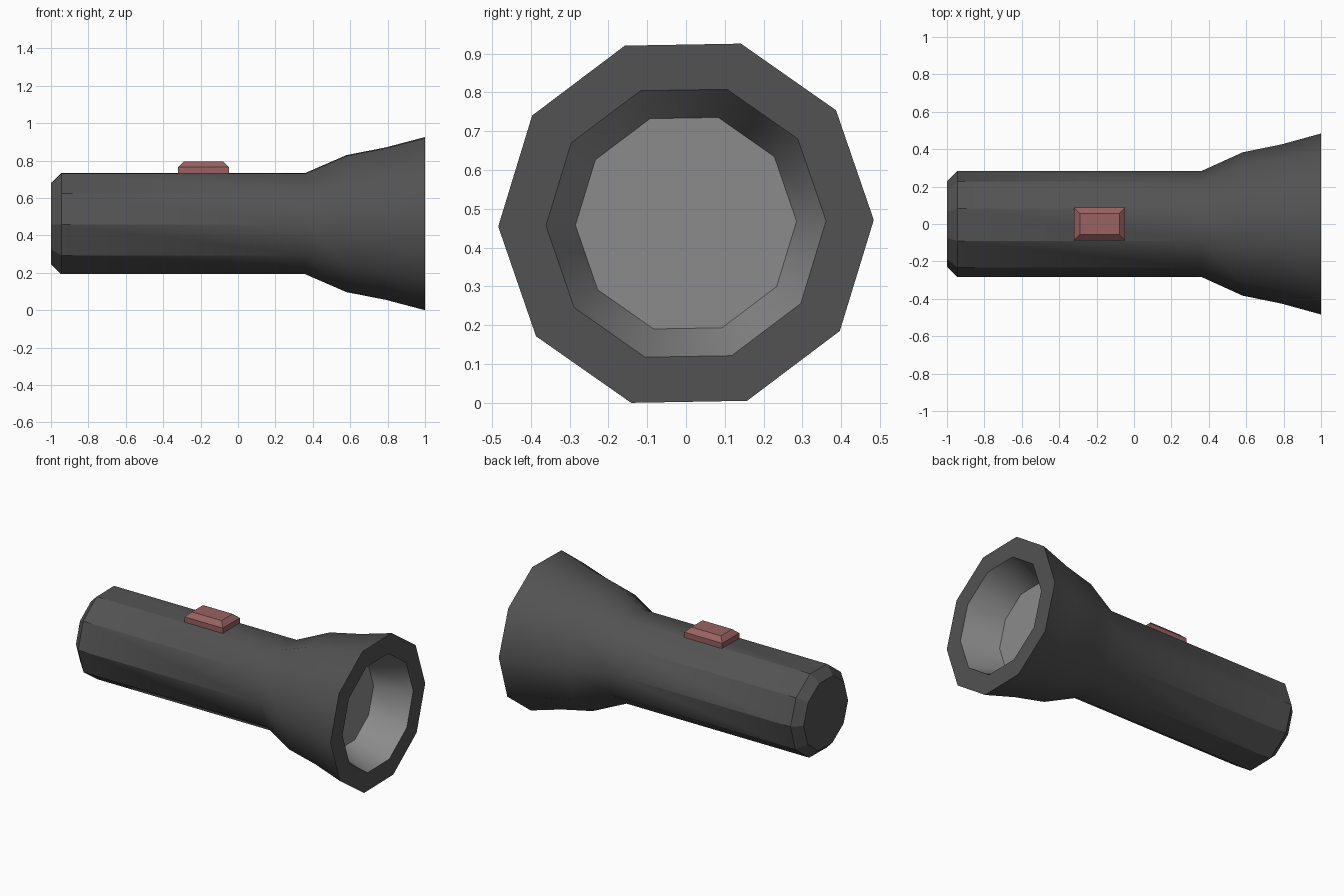
import bpy, bmesh
from math import cos, sin, radians

if "Cube" in bpy.data.objects:
    bpy.data.objects.remove(bpy.data.objects["Cube"])

SIDES, CZ, TWIST = 10, 0.463, radians(1)


def material(name, rgb):
    m = bpy.data.materials.new(name)
    m.diffuse_color = (*rgb, 1)
    m.use_nodes = True
    m.node_tree.nodes["Principled BSDF"].inputs["Base Color"].default_value = m.diffuse_color
    return m


def finish(bm, name, mats):
    bmesh.ops.recalc_face_normals(bm, faces=bm.faces)
    mesh = bpy.data.meshes.new(name)
    bm.to_mesh(mesh)
    bm.free()
    for m in mats:
        mesh.materials.append(m)
    ob = bpy.data.objects.new(name, mesh)
    bpy.context.collection.objects.link(ob)
    return ob


dark = material("dark_casing", (0.085, 0.085, 0.085))
pale = material("pale_reflector", (0.26, 0.26, 0.26))
red = material("dull_red", (0.32, 0.12, 0.12))

# Casing: (x, radius) stations from the tail, over the rim, into the reflector
profile = [(-1.0, 0.227), (-0.945, 0.283), (0.36, 0.283), (0.58, 0.383),
           (0.79, 0.426), (1.0, 0.484), (1.0, 0.361), (0.77, 0.285)]
SHARP_RINGS = {0, 1, 5, 6, 7}
SHARP_STRIPS = {0, 1}          # facets of the tail bevel and the grip
RIM, REFLECTOR = 5, 6

bm = bmesh.new()
rings = []
for x, r in profile:
    ring = []
    for i in range(SIDES):
        a = radians(360 / SIDES) * i + TWIST
        ring.append(bm.verts.new((x, r * cos(a), CZ + r * sin(a))))
    rings.append(ring)
for k in range(len(rings) - 1):
    for i in range(SIDES):
        j = (i + 1) % SIDES
        f = bm.faces.new((rings[k][i], rings[k][j], rings[k + 1][j], rings[k + 1][i]))
        f.smooth = k != RIM
        f.material_index = 1 if k == REFLECTOR else 0
bm.faces.new(rings[0])
bm.faces.new(rings[-1]).material_index = 1

# Crisp rings and crisp grip facets; the flared head stays smooth
for i in range(SIDES):
    for k in SHARP_RINGS:
        bm.edges.get((rings[k][i], rings[k][(i + 1) % SIDES])).smooth = False
    for k in SHARP_STRIPS:
        bm.edges.get((rings[k][i], rings[k + 1][i])).smooth = False
finish(bm, "flashlight_casing", [dark, pale])

# Sliding switch: a block with a chamfered top
bm = bmesh.new()
levels = [(0.72, 0.0), (0.765, 0.0), (0.794, 0.03)]
loops = []
for z, inset in levels:
    hx, hy = 0.136 - inset, 0.087 - inset
    loops.append([bm.verts.new((-0.184 + sx * hx, sy * hy, z))
                  for sx, sy in ((-1, -1), (1, -1), (1, 1), (-1, 1))])
for a, b in zip(loops, loops[1:]):
    for i in range(4):
        j = (i + 1) % 4
        bm.faces.new((a[i], a[j], b[j], b[i]))
bm.faces.new(loops[0])
bm.faces.new(loops[-1])
finish(bm, "switch", [red])
